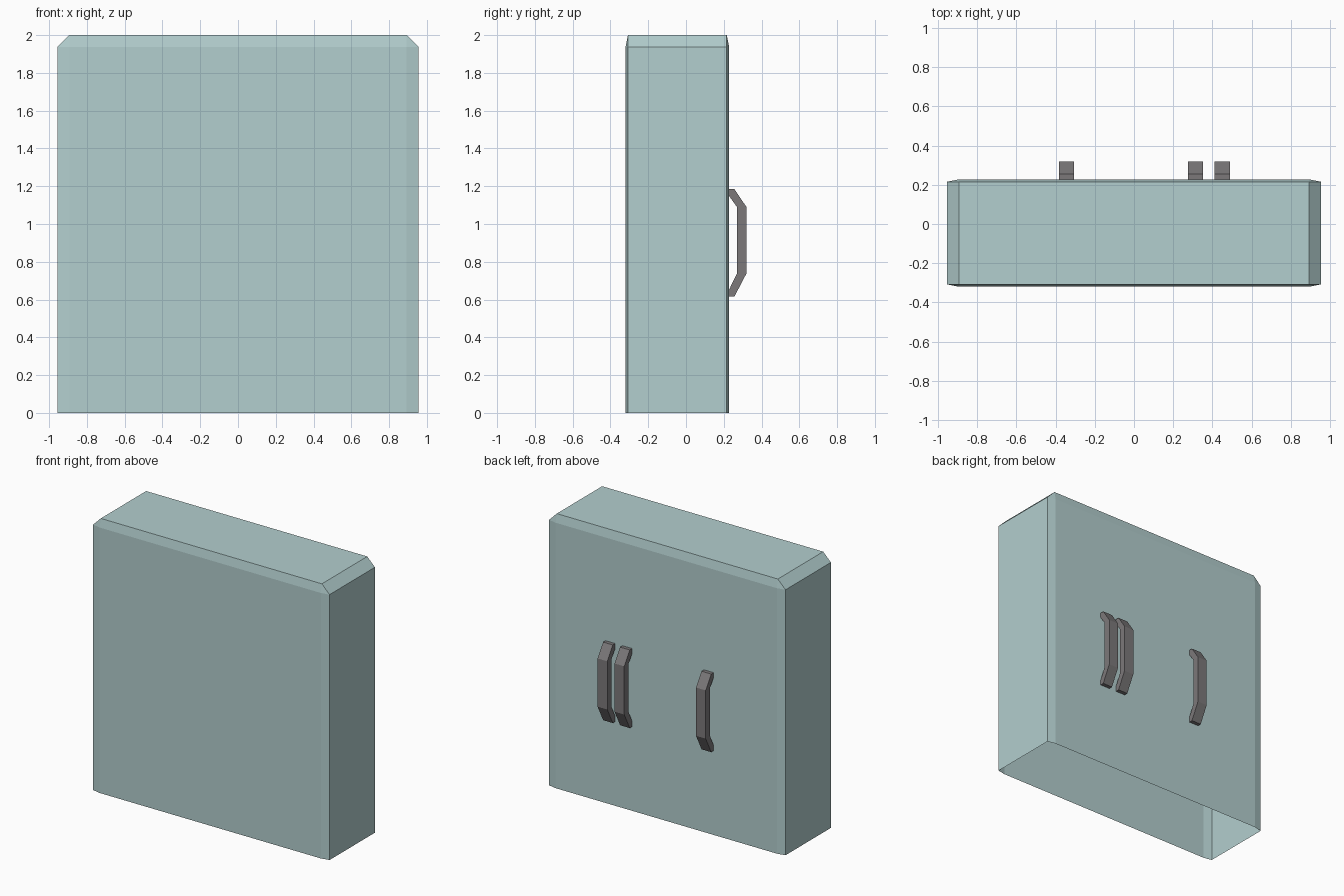
import bpy, bmesh
from mathutils import Matrix, Vector

if "Cube" in bpy.data.objects:
    bpy.data.objects.remove(bpy.data.objects["Cube"])


def material(name, rgb):
    m = bpy.data.materials.new(name)
    m.diffuse_color = (*rgb, 1)
    m.use_nodes = True
    m.node_tree.nodes["Principled BSDF"].inputs["Base Color"].default_value = m.diffuse_color
    return m


def make_object(name, bm, mat):
    me = bpy.data.meshes.new(name)
    bm.to_mesh(me)
    bm.free()
    ob = bpy.data.objects.new(name, me)
    bpy.context.collection.objects.link(ob)
    me.materials.append(mat)
    return ob


shell_mat = material("pale_teal", (0.45, 0.62, 0.62))
handle_mat = material("dark_grey", (0.2, 0.19, 0.195))

# Body: bevelled box open underneath; flattened in y so front/back bevels are shallow
Y0, Y1, SQUASH = -0.32, 0.228, 0.2
bm = bmesh.new()
bmesh.ops.create_cube(bm, size=1, matrix=Matrix.Diagonal((1.91, (Y1 - Y0) / SQUASH, 2, 1)))
bottom = [f for f in bm.faces if f.normal.z < -0.9]
bmesh.ops.delete(bm, geom=bottom, context='FACES_ONLY')
edges = [e for e in bm.edges if not e.is_boundary]
bmesh.ops.bevel(bm, geom=edges, offset=0.062, offset_type='OFFSET', segments=1,
                profile=0.5, affect='EDGES')
bmesh.ops.scale(bm, vec=Vector((1, SQUASH, 1)), verts=bm.verts)
bmesh.ops.translate(bm, vec=Vector((0, (Y0 + Y1) / 2, 1)), verts=bm.verts)
make_object("body_shell", bm, shell_mat)

# Handles: bent bar profile (y, z) extruded along x
PROFILE = [(0.222, 1.185), (0.256, 1.185), (0.32, 1.09), (0.32, 0.738),
           (0.256, 0.615), (0.222, 0.615), (0.222, 0.64), (0.27, 0.738),
           (0.27, 1.09), (0.222, 1.157)]


def handle(name, x, width=0.078):
    bm = bmesh.new()
    face = bm.faces.new([bm.verts.new((x - width / 2, y, z)) for y, z in PROFILE])
    ext = bmesh.ops.extrude_face_region(bm, geom=[face], use_keep_orig=True)
    moved = [v for v in ext["geom"] if isinstance(v, bmesh.types.BMVert)]
    bmesh.ops.translate(bm, vec=Vector((width, 0, 0)), verts=moved)
    bmesh.ops.recalc_face_normals(bm, faces=bm.faces)
    make_object(name, bm, handle_mat)


for name, x in (("left_handle", -0.344), ("middle_handle", 0.314), ("right_handle", 0.451)):
    handle(name, x)
